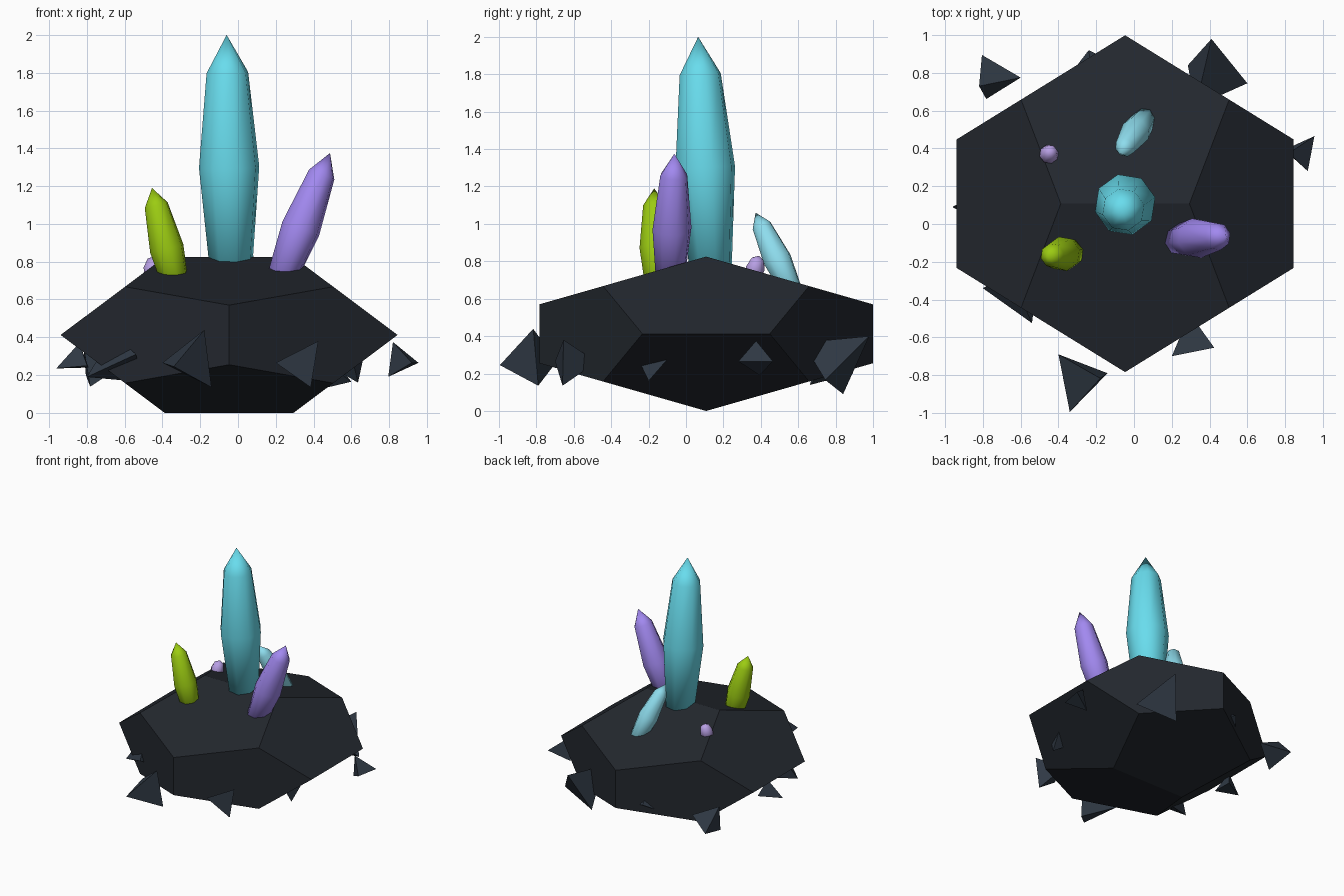
import bpy, bmesh, math
from mathutils import Vector

if "Cube" in bpy.data.objects:
    bpy.data.objects.remove(bpy.data.objects["Cube"])


def material(name, rgb):
    m = bpy.data.materials.new(name)
    m.diffuse_color = (*rgb, 1)
    m.use_nodes = True
    m.node_tree.nodes["Principled BSDF"].inputs["Base Color"].default_value = m.diffuse_color
    return m


def finish(bm, name, mat, smooth=False):
    bmesh.ops.recalc_face_normals(bm, faces=bm.faces)
    for f in bm.faces:
        f.smooth = smooth
    me = bpy.data.meshes.new(name)
    bm.to_mesh(me)
    bm.free()
    me.materials.append(mat)
    ob = bpy.data.objects.new(name, me)
    bpy.context.collection.objects.link(ob)
    return ob


rock_mat = material("rock", (0.017, 0.021, 0.028))
shard_mat = material("shard", (0.03, 0.042, 0.06))

# Rock: flattened dodecahedron with an edge on top
phi = (1 + 5 ** 0.5) / 2
bm = bmesh.new()
pts = [(x, y, z) for x in (-1, 1) for y in (-1, 1) for z in (-1, 1)]
for i in (-1, 1):
    for j in (-1, 1):
        pts += [(i / phi, 0, j * phi), (0, i * phi, j / phi), (i * phi, j / phi, 0)]
for x, y, z in pts:
    bm.verts.new((-0.047 + 0.551 * x, 0.1075 + 0.551 * y, 0.4125 + 0.255 * z))
bmesh.ops.convex_hull(bm, input=bm.verts)
bmesh.ops.dissolve_limit(bm, angle_limit=0.02, verts=bm.verts, edges=bm.edges)
finish(bm, "rock_base", rock_mat)


# Crystals: eight-sided spindle placed by its widest point and its tip
def crystal(name, middle, tip, radius, rgb, sides=8):
    middle, tip = Vector(middle), Vector(tip)
    axis = tip - middle
    rot = Vector((0, 0, 1)).rotation_difference(axis.normalized())
    bm = bmesh.new()
    rings = []
    for t, r in ((-0.86, 0.67), (0, 1.0), (0.715, 0.69)):
        rings.append([bm.verts.new(middle + axis * t + rot @ Vector((
            radius * r * math.cos(math.tau * (k + 0.3) / sides),
            radius * r * math.sin(math.tau * (k + 0.3) / sides), 0)))
            for k in range(sides)])
    top = bm.verts.new(tip)
    bm.faces.new(rings[0])
    for k in range(sides):
        n = (k + 1) % sides
        for lo, hi in zip(rings, rings[1:]):
            bm.faces.new((lo[k], lo[n], hi[n], hi[k]))
        bm.faces.new((rings[-1][k], rings[-1][n], top))
    finish(bm, name, material(name, rgb), True)


crystal("main_crystal", (-0.047, 0.103, 1.3), (-0.06, 0.065, 2.0), 0.164, (0.14, 0.72, 0.85))
crystal("green_crystal", (-0.377, -0.158, 0.87), (-0.455, -0.17, 1.19), 0.093, (0.33, 0.6, 0.006))
crystal("purple_crystal", (0.332, -0.075, 0.975), (0.487, -0.062, 1.375), 0.107, (0.36, 0.25, 0.87))
crystal("pale_blue_crystal", (0.008, 0.488, 0.81), (-0.072, 0.372, 1.06), 0.078, (0.27, 0.72, 0.85))
crystal("lilac_crystal", (-0.45, 0.37, 0.76), (-0.44, 0.39, 0.83), 0.052, (0.48, 0.35, 0.78))


# Shards: tetrahedra, each from one triangle with its apex along the normal
def shard(name, a, b, c):
    a, b, c = Vector(a), Vector(b), Vector(c)
    edge = ((a - b).length + (b - c).length + (c - a).length) / 3
    apex = (a + b + c) / 3 + (b - a).cross(c - a).normalized() * edge * math.sqrt(2 / 3)
    bm = bmesh.new()
    for p in (a, b, c, apex):
        bm.verts.new(p)
    bmesh.ops.convex_hull(bm, input=bm.verts)
    finish(bm, name, shard_mat)


shard("shard_front_left", (-0.4, -0.69, 0.265), (-0.34, -0.995, 0.245), (-0.14, -0.79, 0.135))
shard("shard_front_right", (0.2, -0.7, 0.265), (0.425, -0.655, 0.38), (0.385, -0.66, 0.135))
shard("shard_right_back", (0.955, 0.465, 0.265), (0.92, 0.28, 0.265), (0.82, 0.375, 0.375))
shard("shard_back_right", (0.41, 0.98, 0.40), (0.285, 0.84, 0.09), (0.6, 0.745, 0.165))
shard("shard_back_left", (-0.805, 0.895, 0.2), (-0.6, 0.775, 0.26), (-0.82, 0.73, 0.37))
shard("shard_right", (0.66, -0.1, 0.275), (0.635, -0.2, 0.16), (0.61, -0.25, 0.265))
shard("shard_back", (-0.24, 0.92, 0.30), (-0.34, 0.79, 0.22), (-0.07, 0.84, 0.25))
shard("shard_left", (-0.962, 0.09, 0.235), (-0.79, 0.18, 0.24), (-0.84, 0.12, 0.37))
shard("shard_left_front", (-0.54, -0.525, 0.31), (-0.8, -0.34, 0.19), (-0.66, -0.26, 0.42))
